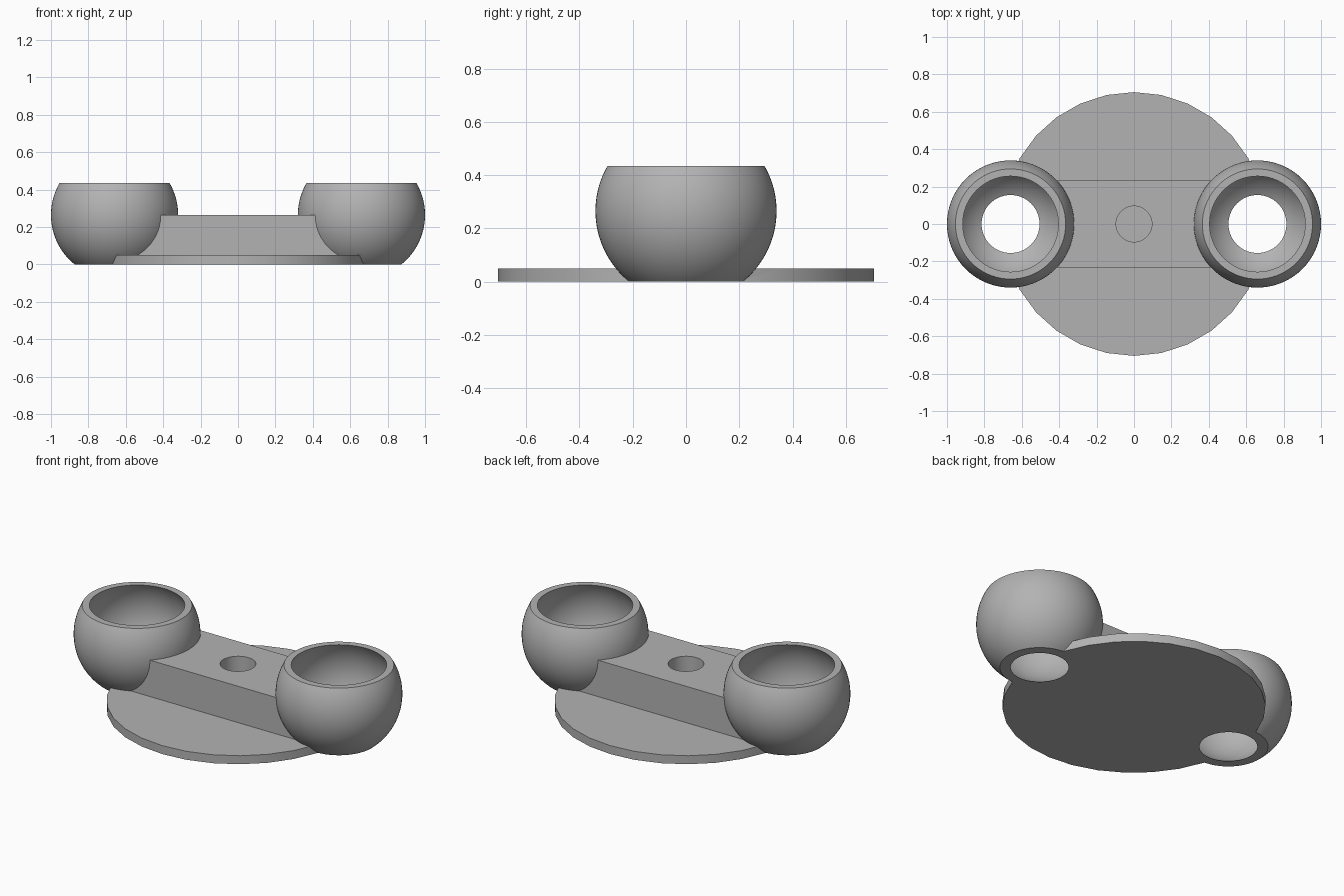
import bpy
import bmesh
from math import asin, cos, sin, pi, radians

cube = bpy.data.objects.get("Cube")
if cube:
    bpy.data.objects.remove(cube)

CUP_X, CUP_Z, CUP_TOP = 0.66, 0.265, 0.435
OUTER_R, INNER_R = 0.34, 0.307

grey = bpy.data.materials.new("plain grey")
grey.use_nodes = True
grey.diffuse_color = (0.45, 0.45, 0.45, 1)
grey.node_tree.nodes["Principled BSDF"].inputs["Base Color"].default_value = grey.diffuse_color


def new_object(name, bm):
    mesh = bpy.data.meshes.new(name)
    bmesh.ops.recalc_face_normals(bm, faces=bm.faces)
    bm.to_mesh(mesh)
    bm.free()
    mesh.materials.append(grey)
    obj = bpy.data.objects.new(name, mesh)
    bpy.context.collection.objects.link(obj)
    return obj


def select(obj):
    bpy.ops.object.select_all(action="DESELECT")
    obj.select_set(True)
    bpy.context.view_layer.objects.active = obj


def cylinder(name, radius, z0, z1, sides):
    bm = bmesh.new()
    bmesh.ops.create_cone(bm, cap_ends=True, segments=sides, radius1=radius,
                          radius2=radius, depth=z1 - z0)
    bmesh.ops.translate(bm, verts=bm.verts, vec=(0, 0, (z0 + z1) / 2))
    return new_object(name, bm)


def cup_profile(radius, steps=24):
    """Arc from the flat foot up to the flat rim, as (radius, height)."""
    a0, a1 = asin(-CUP_Z / radius), asin((CUP_TOP - CUP_Z) / radius)
    angles = [a0 + (a1 - a0) * i / steps for i in range(steps + 1)]
    return [(radius * cos(a), CUP_Z + radius * sin(a)) for a in angles]


def cup(name, x, sides=72):
    """Closed ring-shaped cup, open at top and bottom."""
    profile = cup_profile(OUTER_R) + cup_profile(INNER_R)[::-1]
    bm = bmesh.new()
    rings = [[bm.verts.new((x + r * cos(2 * pi * s / sides), r * sin(2 * pi * s / sides), z))
              for s in range(sides)] for r, z in profile]
    for i, ring in enumerate(rings):
        nxt = rings[(i + 1) % len(rings)]
        for s in range(sides):
            t = (s + 1) % sides
            bm.faces.new((ring[s], ring[t], nxt[t], nxt[s]))
    return new_object(name, bm)


def ball(name, x, radius):
    bm = bmesh.new()
    bmesh.ops.create_uvsphere(bm, u_segments=72, v_segments=48, radius=radius)
    bmesh.ops.translate(bm, verts=bm.verts, vec=(x, 0, CUP_Z))
    return new_object(name, bm)


def cut(obj, cutters):
    select(obj)
    for cutter in cutters:
        mod = obj.modifiers.new("cut", "BOOLEAN")
        mod.operation, mod.solver, mod.object = "DIFFERENCE", "EXACT", cutter
        bpy.ops.object.modifier_apply(modifier=mod.name)


# Cups on both sides
cups = [cup("left_cup", CUP_X), cup("right_cup", -CUP_X)]

# Round base plate
base = cylinder("base_plate", 0.705, 0, 0.05, 30)

# Bridge block between the cups
bm = bmesh.new()
bmesh.ops.create_cube(bm, size=1)
bmesh.ops.scale(bm, verts=bm.verts, vec=(2 * CUP_X, 0.466, 0.215))
bmesh.ops.translate(bm, verts=bm.verts, vec=(0, 0, 0.1575))
bridge = new_object("bridge", bm)

# Clear the cup hollows and drill the centre hole
balls = [ball("cup_cutter", x, 0.334) for x in (CUP_X, -CUP_X)]
drill = cylinder("hole_cutter", 0.096, 0.04, 0.4, 48)
cut(base, balls)
cut(bridge, balls + [drill])
for helper in balls + [drill]:
    bpy.data.objects.remove(helper)

for obj in cups + [base, bridge]:
    select(obj)
    bpy.ops.object.shade_smooth_by_angle(angle=radians(30))
